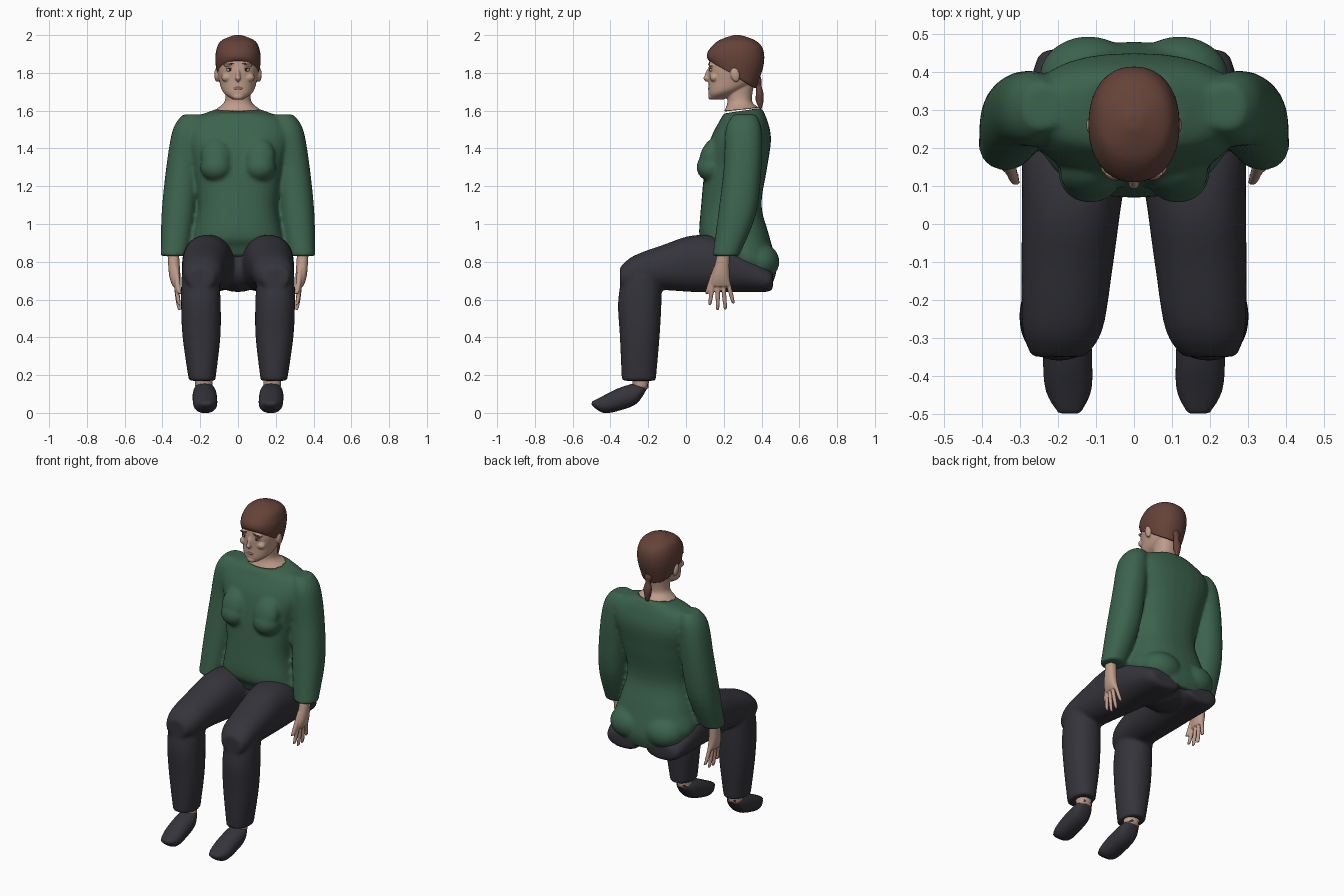
import bpy, bmesh, math
from mathutils import Matrix, Vector

cube = bpy.data.objects.get("Cube")
if cube:
    bpy.data.objects.remove(cube)


def material(name, red, green, blue):
    mat = bpy.data.materials.new(name)
    mat.use_nodes = True
    colour = (red, green, blue, 1)
    mat.diffuse_color = colour
    shader = mat.node_tree.nodes["Principled BSDF"]
    shader.inputs["Base Color"].default_value = colour
    shader.inputs["Roughness"].default_value = .8
    return mat


sweater_green = material("sweater green", .045, .125, .075)
charcoal = material("charcoal cloth", .034, .034, .043)
skin = material("skin", .52, .33, .25)
brown = material("brown hair", .13, .055, .04)
lip_pink = material("lip pink", .36, .17, .14)
eye_white = material("eye white", .5, .47, .45)
iris_dark = material("dark iris", .03, .025, .02)


def sides_of(x):
    """Parts off the centre line are built on both sides."""
    return (1, -1) if x else (1,)


def catmull(points, t):
    return [(2 * q + (r - p) * t + (2 * p - 5 * q + 4 * r - s) * t ** 2
             + (3 * q - p - 3 * r + s) * t ** 3) / 2 for p, q, r, s in zip(*points)]


def smooth_path(rings, steps=5):
    """Fill in rounded rings between the given ones."""
    ends = [rings[0], *rings, rings[-1]]
    for i in range(len(rings) - 1):
        for step in range(steps):
            yield catmull(ends[i:i + 4], step / steps)
    yield rings[-1]


def tube(bm, rings, x=(0, 0), lying=False, power=2.2, count=32):
    """Loft rings of half width, low edge, high edge, position and optional slant.

    The edges run along y and the position along z; a lying tube swaps the two.
    x gives the sideways position of the first and last ring."""
    path = list(smooth_path([(*ring, 0)[:5] for ring in rings]))
    for side in sides_of(x[0]):
        loops = []
        for i, (width, low, high, place, slant) in enumerate(path):
            centre = x[0] + (x[1] - x[0]) * i / (len(path) - 1)
            loop = []
            for k in range(count):
                angle = math.tau * k / count
                c, s = [math.copysign(abs(v) ** (2 / power), v)
                        for v in (math.cos(angle), math.sin(angle))]
                across = (low + high + s * (high - low)) / 2
                along = place + s * slant / 2
                y, z = (along, across) if lying else (across, along)
                loop.append(bm.verts.new((side * (centre + width * c), y, z)))
            loops.append(loop)
        faces = [bm.faces.new((a[k - 1], a[k], b[k], b[k - 1]))
                 for a, b in zip(loops, loops[1:]) for k in range(count)]
        faces += [bm.faces.new(loops[0]), bm.faces.new(loops[-1])]
        bmesh.ops.recalc_face_normals(bm, faces=faces)


def ball(bm, centre, size, tilt=0, turn=0):
    for side in sides_of(centre[0]):
        place = (Matrix.Translation((side * centre[0], *centre[1:]))
                 @ Matrix.Rotation(side * turn, 4, 'Y')
                 @ Matrix.Rotation(tilt, 4, 'X') @ Matrix.Diagonal((*size, 1)))
        bmesh.ops.create_uvsphere(bm, u_segments=24, v_segments=16, radius=1, matrix=place)


def finger(bm, radius, base, base_z, tip, tip_z):
    """A tapered finger from the palm to its rounded tip."""
    start, end = Vector((base, base_z)), Vector((tip, tip_z))
    rings = []
    for t, scale in ((0, 1), (.5, 1), (.9, .8), (1, .4)):
        y, z = start.lerp(end, t)
        rings.append((radius * scale, y - radius * scale, y + radius * scale, z))
    tube(bm, rings, x=(.33, .305), power=2, count=12)


def finish(name, bm, mat, voxel=0, soften=0):
    """Make the object; a voxel size fuses its overlapping volumes into one skin."""
    mesh = bpy.data.meshes.new(name)
    bm.to_mesh(mesh)
    bm.free()
    mesh.materials.append(mat)
    mesh.shade_smooth()
    part = bpy.data.objects.new(name, mesh)
    bpy.context.collection.objects.link(part)
    if voxel:
        fuse = part.modifiers.new("Fuse", 'REMESH')
        fuse.mode = 'VOXEL'
        fuse.voxel_size = voxel
        fuse.use_smooth_shade = True
        smooth = part.modifiers.new("Soften", 'SMOOTH')
        smooth.iterations = soften


# Sweater: torso, sleeves, bust and seat
bm = bmesh.new()
tube(bm, [(.13, .2, .4, 1.6, .03), (.25, .18, .43, 1.55), (.28, .13, .45, 1.45),
          (.24, .1, .43, 1.3), (.21, .08, .4, 1.1), (.24, .07, .44, .94),
          (.27, .1, .48, .83, -.1), (.23, .12, .46, .76, -.15)], power=2.4)
tube(bm, [(.05, .25, .37, 1.58), (.08, .21, .4, 1.5), (.09, .2, .4, 1.3),
          (.09, .17, .37, 1.05), (.07, .14, .28, .83)], x=(.24, .34))
ball(bm, (.115, .135, 1.3), (.085, .08, .075))
ball(bm, (.115, .13, 1.36), (.08, .055, .1), tilt=-.35)
ball(bm, (.12, .385, .8), (.13, .11, .1))
finish("sweater", bm, sweater_green, voxel=.011, soften=5)

# Trousers: shins, thighs and pelvis
bm = bmesh.new()
tube(bm, [(.07, -.34, -.16, .17), (.1, -.35, -.14, .4), (.105, -.36, -.13, .58),
          (.1, -.34, -.13, .72)], x=(.19, .2))
tube(bm, [(.07, .66, .77, -.35), (.105, .65, .83, -.28), (.12, .65, .89, -.12),
          (.13, .64, .94, .04), (.14, .64, .92, .2), (.12, .64, .78, .42),
          (.09, .66, .74, .46)], x=(.2, .13), lying=True)
ball(bm, (0, .28, .76), (.16, .17, .12))
finish("trousers", bm, charcoal, voxel=.011, soften=4)

# Ankles and shoes
bm = bmesh.new()
tube(bm, [(.05, -.29, -.19, .23), (.045, -.28, -.2, .13)], x=(.185, .18))
finish("ankles", bm, skin)
bm = bmesh.new()
tube(bm, [(.03, .14, .16, -.2), (.06, .05, .16, -.26), (.065, .01, .13, -.36),
          (.06, 0, .09, -.44), (.03, .04, .06, -.5)], x=(.18, .17), lying=True)
finish("shoes", bm, charcoal, voxel=.008, soften=3)

# Hands with fanned fingers
bm = bmesh.new()
tube(bm, [(.03, .17, .23, .86), (.03, .14, .23, .73), (.02, .13, .24, .67)], x=(.345, .325))
for i in range(4):
    finger(bm, .012, .145 + .025 * i, .7, .125 + .042 * i, .54 + .015 * (i - 1.4) ** 2)
finger(bm, .015, .16, .77, .11, .63)
finish("hands", bm, skin, voxel=.005, soften=2)

# Head with neck, nose, chin, brow ridges, cheeks and ears
bm = bmesh.new()
tube(bm, [(.03, .13, .2, 1.66), (.08, .12, .3, 1.7, .02), (.1, .12, .37, 1.76),
          (.11, .12, .39, 1.84, .02), (.1, .14, .39, 1.92), (.04, .23, .31, 1.98)])
tube(bm, [(.12, .2, .39, 1.605, .02), (.07, .22, .35, 1.65), (.07, .2, .36, 1.74)])
ball(bm, (0, .118, 1.79), (.012, .018, .04), tilt=-.3)
ball(bm, (0, .108, 1.772), (.015, .017, .012))
ball(bm, (0, .135, 1.675), (.03, .018, .018))
ball(bm, (.045, .134, 1.844), (.034, .016, .01), turn=.1)
ball(bm, (.06, .15, 1.775), (.028, .024, .022))
ball(bm, (.112, .26, 1.79), (.014, .024, .038), tilt=.2)
finish("head", bm, skin, voxel=.005, soften=3)

# Eyes, brows and mouth
for name, mat, centre, size in (
        ("eyes", eye_white, (.042, .137, 1.815), (.019, .012, .008)),
        ("irises", iris_dark, (.042, .129, 1.815), (.008, .006, .007)),
        ("eyelids", brown, (.042, .135, 1.823), (.021, .012, .003)),
        ("brows", brown, (.046, .127, 1.847), (.026, .012, .004)),
        ("lips", lip_pink, (0, .126, 1.718), (.027, .01, .009))):
    bm = bmesh.new()
    ball(bm, centre, size, turn=.08 if centre[0] else 0)
    finish(name, bm, mat)

# Swept-back hair and ponytail
bm = bmesh.new()
tube(bm, [(.11, .12, .37, 1.79, -.15), (.12, .11, .41, 1.86, -.05), (.115, .12, .41, 1.92),
          (.09, .17, .37, 1.97), (.02, .25, .29, 2)])
finish("hair", bm, brown, voxel=.007, soften=2)
bm = bmesh.new()
tube(bm, [(.01, .37, .39, 1.79), (.025, .36, .4, 1.76), (.015, .37, .4, 1.73),
          (.025, .37, .41, 1.69), (.02, .37, .41, 1.65), (.01, .39, .4, 1.61)])
finish("ponytail", bm, brown)
